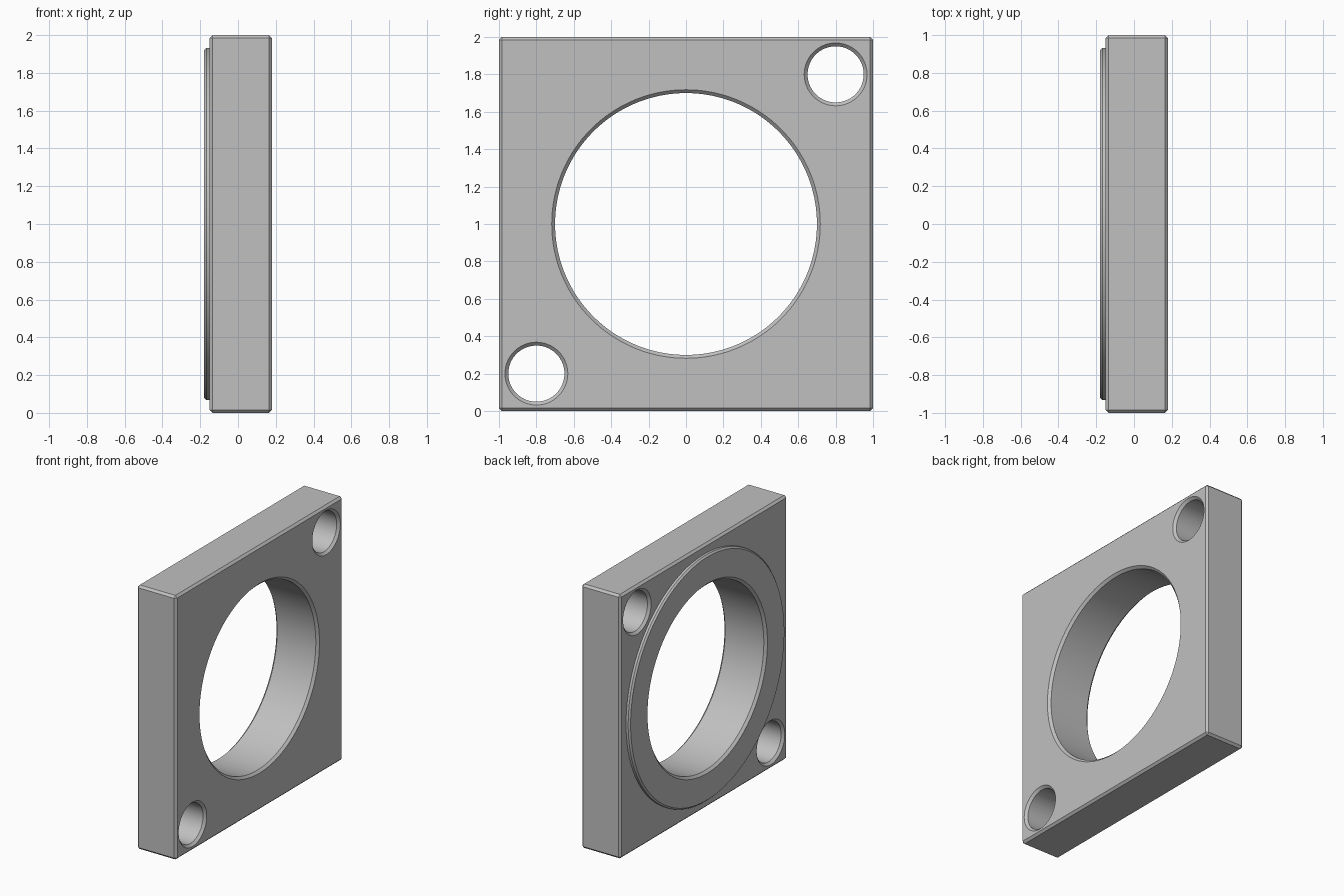
import bpy
import bmesh
from math import pi, radians
from mathutils import Matrix, Vector

cube = bpy.data.objects.get("Cube")
if cube:
    bpy.data.objects.remove(cube, do_unlink=True)

# Main dimensions
BOSS_X, BACK_X, FACE_X = -0.18, -0.15, 0.18
CHAMFER = 0.016
SEGMENTS = 128

grey = bpy.data.materials.new("plain_grey")
grey.use_nodes = True
colour = (0.53, 0.53, 0.53, 1)
grey.diffuse_color = colour
grey.node_tree.nodes["Principled BSDF"].inputs["Base Color"].default_value = colour


def add_object(name, bm):
    bmesh.ops.recalc_face_normals(bm, faces=bm.faces)
    mesh = bpy.data.meshes.new(name)
    bm.to_mesh(mesh)
    bm.free()
    mesh.materials.append(grey)
    obj = bpy.data.objects.new(name, mesh)
    bpy.context.collection.objects.link(obj)
    return obj


def turned(name, profile, y, z):
    """Revolve (x, radius) points around an axis parallel to x."""
    bm = bmesh.new()
    points = [(profile[0][0], 0)] + profile + [(profile[-1][0], 0)]
    verts = [bm.verts.new((x, r, 0)) for x, r in points]
    edges = [bm.edges.new(pair) for pair in zip(verts, verts[1:])]
    bmesh.ops.spin(bm, geom=verts + edges, cent=(0, 0, 0), axis=(1, 0, 0),
                   angle=2 * pi, steps=SEGMENTS, use_merge=True)
    bmesh.ops.remove_doubles(bm, verts=bm.verts, dist=1e-5)
    bmesh.ops.translate(bm, verts=bm.verts, vec=(0, y, z))
    return add_object(name, bm)


def hole_cutter(name, radius, start, end, y, z):
    """Through hole with a chamfer at each end."""
    c, over = 0.018, 0.03
    cutter = turned(name, [(start - over, radius + c + over), (start + c, radius),
                           (end - c, radius), (end + over, radius + c + over)], y, z)
    cutter.hide_render = True
    return cutter


def combine(target, tool, operation):
    mod = target.modifiers.new(tool.name, "BOOLEAN")
    mod.object, mod.operation, mod.solver = tool, operation, "EXACT"
    bpy.context.view_layer.objects.active = target
    bpy.ops.object.modifier_apply(modifier=mod.name)
    bpy.data.objects.remove(tool, do_unlink=True)


# Square plate with chamfered edges
bm = bmesh.new()
size = Vector((FACE_X - BACK_X, 2, 2))
centre = Vector(((FACE_X + BACK_X) / 2, 0, 1))
bmesh.ops.create_cube(bm, size=1, matrix=Matrix.Translation(centre) @ Matrix.Diagonal(size).to_4x4())
bmesh.ops.bevel(bm, geom=bm.edges[:], offset=CHAMFER, segments=1, affect="EDGES")
plate = add_object("flange_plate", bm)

# Raised round boss on one face
boss = turned("round_boss", [(BOSS_X, 0.932 - 0.012), (BOSS_X + 0.012, 0.932),
                             (BACK_X + 0.08, 0.932)], 0, 1)
combine(plate, boss, "UNION")

# Central bore and two corner bolt holes
combine(plate, hole_cutter("bore_cutter", 0.7, BOSS_X, FACE_X, 0, 1), "DIFFERENCE")
for side in (-1, 1):
    cutter = hole_cutter("bolt_hole_cutter", 0.15, BACK_X, FACE_X, 0.8 * side, 1 + 0.8 * side)
    combine(plate, cutter, "DIFFERENCE")

# Smooth round walls, crisp chamfers
bpy.ops.object.select_all(action="DESELECT")
plate.select_set(True)
bpy.context.view_layer.objects.active = plate
bpy.ops.object.shade_smooth_by_angle(angle=radians(25))
